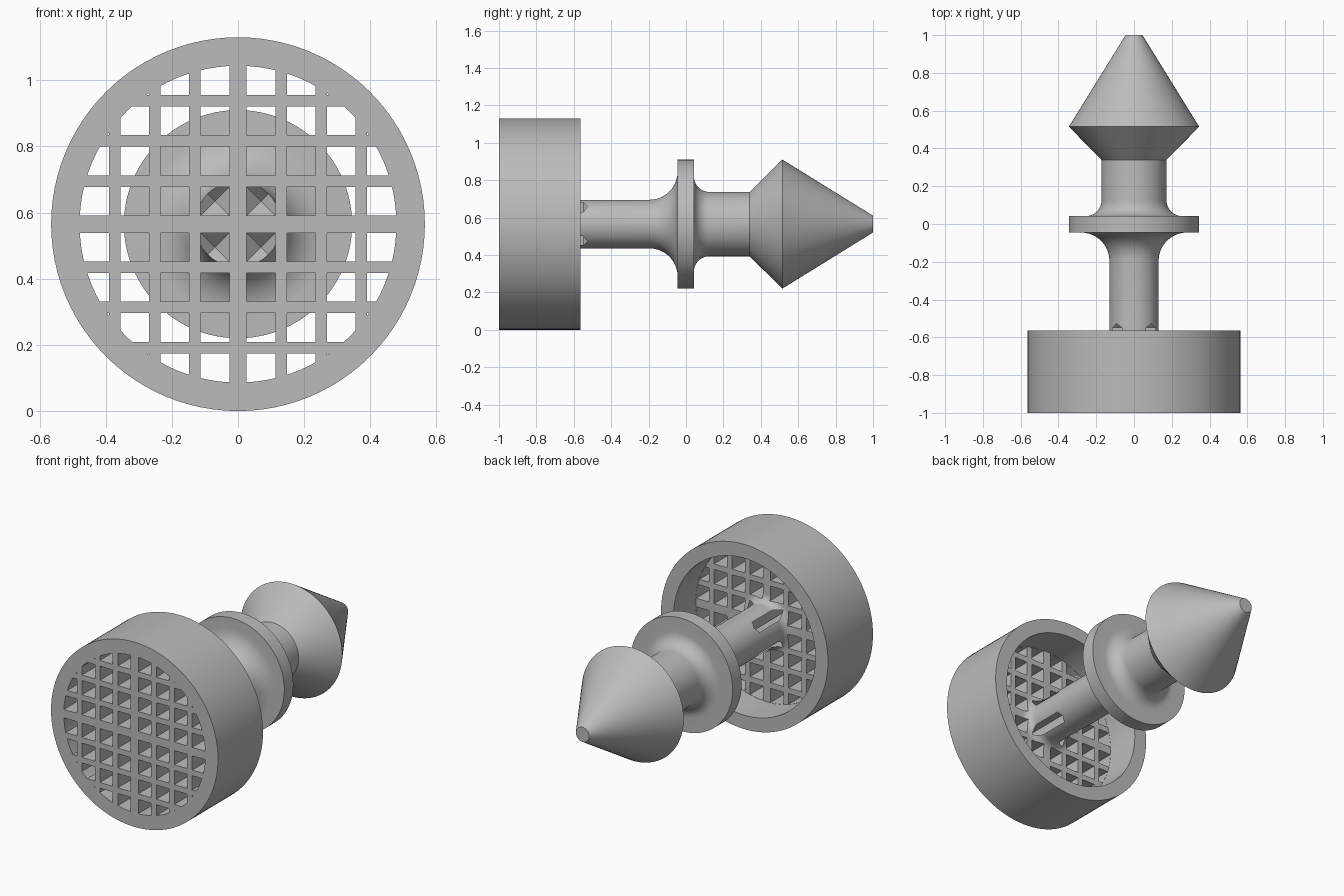
import bpy, bmesh, math
from mathutils import Matrix

SEGMENTS = 96
CENTRE_Z = 0.565
CUP_R, BORE_R, STEM_R, NECK_R, FLANGE_R = 0.565, 0.48, 0.13, 0.172, 0.345
FLOOR_Y = -0.78

if "Cube" in bpy.data.objects:
    bpy.data.objects.remove(bpy.data.objects["Cube"], do_unlink=True)

grey = bpy.data.materials.new("plain grey")
grey.use_nodes = True
colour = (0.5, 0.5, 0.5, 1)
grey.diffuse_color = colour
grey.node_tree.nodes["Principled BSDF"].inputs["Base Color"].default_value = colour


def make_object(name, bm):
    bmesh.ops.recalc_face_normals(bm, faces=bm.faces)
    mesh = bpy.data.meshes.new(name)
    bm.to_mesh(mesh)
    bm.free()
    mesh.materials.append(grey)
    obj = bpy.data.objects.new(name, mesh)
    bpy.context.collection.objects.link(obj)
    return obj


def lathe(name, profile):
    """Spin (radius, y) points around the long axis into a closed solid."""
    bm = bmesh.new()
    verts = [bm.verts.new((r, y, 0)) for r, y in profile]
    edges = [bm.edges.new(pair) for pair in zip(verts, verts[1:])]
    bmesh.ops.spin(bm, geom=verts + edges, cent=(0, 0, 0), axis=(0, 1, 0),
                   angle=math.tau, steps=SEGMENTS, use_merge=True)
    bmesh.ops.remove_doubles(bm, verts=bm.verts, dist=1e-5)
    bmesh.ops.translate(bm, verts=bm.verts, vec=(0, 0, CENTRE_Z))
    return make_object(name, bm)


def fillet(r, y, size, start, end, steps=10):
    """Arc of (radius, y) points around a centre, angles in degrees."""
    angles = [math.radians(start + (end - start) * i / steps) for i in range(steps + 1)]
    return [(r + size * math.cos(a), y + size * math.sin(a)) for a in angles]


def apply_boolean(obj, cutter, operation):
    mod = obj.modifiers.new(operation.title(), "BOOLEAN")
    mod.operation, mod.object, mod.solver = operation, cutter, "EXACT"
    bpy.context.view_layer.objects.active = obj
    bpy.ops.object.modifier_apply(modifier=mod.name)
    bpy.data.objects.remove(cutter, do_unlink=True)


# Body: cup, stem, flange, neck and pointed barb in one profile
base_round, front_round, back_round = 0.05, 0.15, 0.083
flange_front, flange_back = -0.045, 0.042
profile = [(0, -1), (CUP_R, -1), (CUP_R, -0.565), (BORE_R, -0.565), (BORE_R, FLOOR_Y)]
profile += fillet(STEM_R + base_round, FLOOR_Y + base_round, base_round, 270, 180)
profile += fillet(STEM_R + front_round, flange_front - front_round, front_round, 180, 90)
profile += [(FLANGE_R, flange_front), (FLANGE_R, flange_back)]
profile += fillet(NECK_R + back_round, flange_back + back_round, back_round, 270, 180)
profile += [(NECK_R, 0.34), (FLANGE_R, 0.515), (0.045, 1), (0, 1)]
body = lathe("strainer_plug", profile)

# Square grille holes; the four middle ones run into the stem with pointed ends
bm = bmesh.new()
spans = [(0.026 + 0.1215 * i, 0.113 + 0.1215 * i) for i in range(4)]
spans += [(-b, -a) for a, b in spans]
for x0, x1 in spans:
    for z0, z1 in spans:
        cx, cz = (x0 + x1) / 2, (z0 + z1) / 2
        if min(abs(x0), abs(x1)) ** 2 + min(abs(z0), abs(z1)) ** 2 > BORE_R ** 2:
            continue
        middle = max(abs(cx), abs(cz)) < 0.1
        y0, y1 = -1.1, (-0.548 if middle else FLOOR_Y + 0.09)
        place = (Matrix.Translation((cx, (y0 + y1) / 2, cz + CENTRE_Z))
                 @ Matrix.Diagonal((x1 - x0, y1 - y0, z1 - z0, 1)))
        cube = bmesh.ops.create_cube(bm, size=1, matrix=place)["verts"]
        if middle:
            ends = [v for v in cube if v.co.y > y1 - 0.001]
            face = next(f for f in ends[0].link_faces if all(v in ends for v in f.verts))
            tip = bmesh.ops.poke(bm, faces=[face])["verts"][0]
            tip.co.y += (x1 - x0) / 2
holes = make_object("grille_holes", bm)
holes.hide_render = True

# Trim the holes to the round bore, then cut them
bore = lathe("bore_limit", [(0, -1.2), (BORE_R - 0.001, -1.2),
                            (BORE_R - 0.001, 0), (0, 0)])
bore.hide_render = True
apply_boolean(holes, bore, "INTERSECT")
apply_boolean(body, holes, "DIFFERENCE")

# Smooth round surfaces with crisp edges
bpy.ops.object.select_all(action="DESELECT")
body.select_set(True)
bpy.context.view_layer.objects.active = body
bpy.ops.object.shade_smooth_by_angle(angle=math.radians(25))
